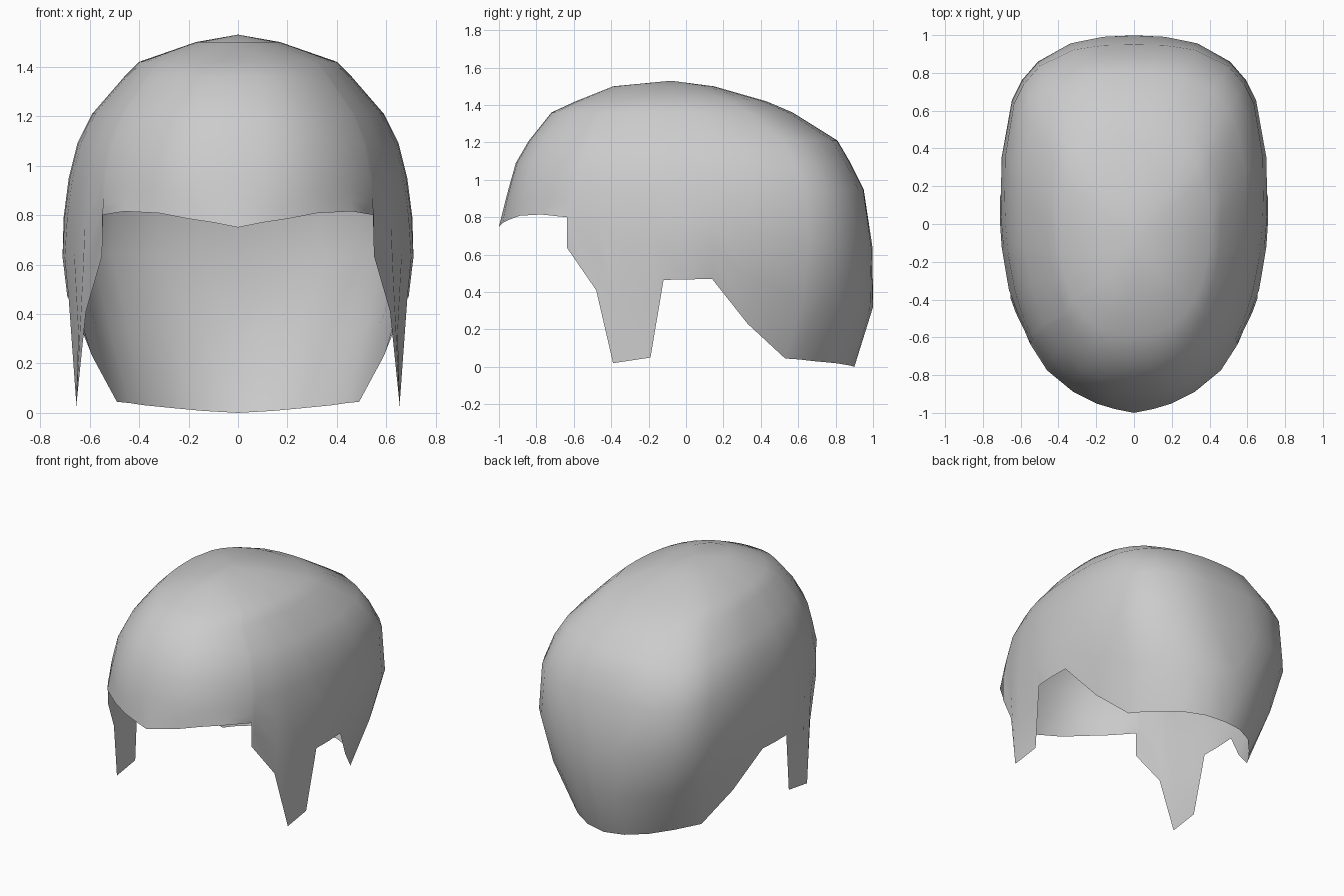
import bpy, bmesh
from math import sin, cos, atan2, pi
from mathutils import Vector

if "Cube" in bpy.data.objects:
    bpy.data.objects.remove(bpy.data.objects["Cube"])

# Profiles by height: (z, front y, back y, half width, y of widest point,
#                      front squareness, back squareness)
LEVELS = [(0.00, -1.00, 0.90, 0.655, 0.20, 2.2, 2.9),
          (0.32, -1.00, 1.00, 0.675, 0.20, 2.2, 2.9),
          (0.62, -1.00, 1.00, 0.715, 0.20, 2.2, 3.0),
          (0.75, -1.00, 0.98, 0.712, 0.20, 2.2, 3.0),
          (0.93, -0.955, 0.96, 0.69, 0.20, 2.35, 3.0),
          (1.09, -0.91, 0.88, 0.65, 0.20, 2.4, 2.8),
          (1.21, -0.84, 0.81, 0.59, 0.18, 2.4, 2.6),
          (1.36, -0.72, 0.57, 0.46, 0.08, 2.4, 2.5),
          (1.42, -0.59, 0.43, 0.40, 0.02, 2.4, 2.5),
          (1.50, -0.39, 0.15, 0.17, -0.06, 2.3, 2.3),
          (1.53, -0.08, -0.08, 0.0, -0.08, 2.2, 2.2)]

# Lower edge of the right half, from forehead round to nape
EDGE = [(0, -1, .75), (.10, -.98, .77), (.20, -.95, .785), (.32, -.89, .808),
        (.46, -.775, .815), (.55, -.635, .80), (.55, -.635, .635),
        (.615, -.48, .41), (.655, -.39, .02), (.655, -.19, .05),
        (.685, -.12, .465), (.69, .01, .468), (.685, .14, .47),
        (.59, .33, .23), (.49, .53, .045), (.44, .605, .04),
        (.38, .68, .031), (.27, .80, .02), (.14, .875, .008), (0, .90, 0)]


def level(z):
    for a, b in zip(LEVELS, LEVELS[1:]):
        if z <= b[0]:
            t = (z - a[0]) / (b[0] - a[0])
            return [p + (q - p) * t for p, q in zip(a[1:], b[1:])]
    return LEVELS[-1][1:]


def outline(theta, z):
    """Point on the rounded outline at height z; 0 = front, pi = back."""
    front, back, width, mid, nf, nb = level(z)
    s, c = sin(theta), cos(theta)
    if s < 1e-6:
        s = 0
    n, end = (nf, front) if c >= 0 else (nb, back)
    return Vector((width * s ** (2 / n), mid + abs(c) ** (2 / n) * (end - mid), z))


def edge_angle(x, y, z):
    front, back, width, mid, nf, nb = level(z)
    if y <= mid:
        return atan2((x / width) ** (nf / 2), ((mid - y) / (mid - front)) ** (nf / 2))
    return pi - atan2((x / width) ** (nb / 2), ((y - mid) / (back - mid)) ** (nb / 2))


# One column of points per edge point, from crown down to the edge
DOME = [1.53, 1.50, 1.42, 1.36, 1.21, 1.09, 0.95]
columns = []
th = -1
for p in EDGE:
    th = min(pi, max(edge_angle(*p), th + 0.03))
    pull = Vector(p) - outline(th, p[2])
    col = [outline(th, z) for z in DOME]
    for f in (1 / 3, 2 / 3, 1):
        z = DOME[-1] + (p[2] - DOME[-1]) * f
        col.append(outline(th, z) + pull * f ** 1.8)
    columns.append(col)

# Half shell
bm = bmesh.new()
grid = [[bm.verts.new(v) for v in col] for col in columns]
for a, b in zip(grid, grid[1:]):
    for i in range(len(a) - 1):
        bm.faces.new((a[i], a[i + 1], b[i + 1], b[i]))
bmesh.ops.remove_doubles(bm, verts=bm.verts, dist=0.001)
bmesh.ops.dissolve_degenerate(bm, edges=bm.edges, dist=0.001)
bmesh.ops.recalc_face_normals(bm, faces=bm.faces)
bm.normal_update()
if max(bm.faces, key=lambda f: f.calc_center_median().z).normal.z < 0:
    bmesh.ops.reverse_faces(bm, faces=bm.faces)
for f in bm.faces:
    f.smooth = True

mesh = bpy.data.meshes.new("hair_cap")
bm.to_mesh(mesh)
bm.free()
cap = bpy.data.objects.new("hair_cap", mesh)
bpy.context.collection.objects.link(cap)

# Mirrored left half
mirror = cap.modifiers.new("mirror", 'MIRROR')
mirror.use_axis[0] = True
mirror.use_clip = True
mirror.merge_threshold = 0.002
